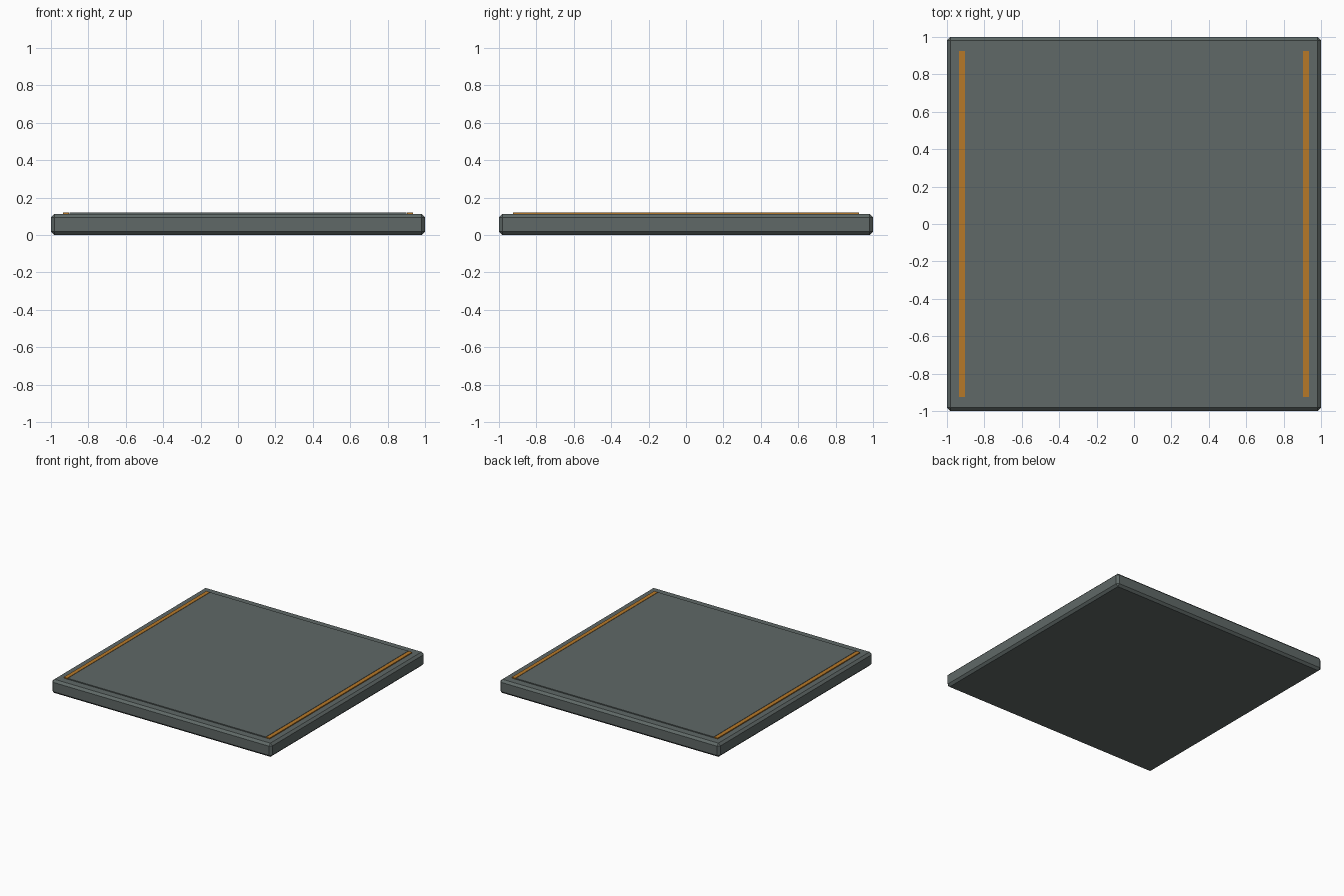
import bpy

if "Cube" in bpy.data.objects:
    bpy.data.objects.remove(bpy.data.objects["Cube"])


def material(name, rgb):
    m = bpy.data.materials.new(name)
    m.diffuse_color = (*rgb, 1)
    m.use_nodes = True
    m.node_tree.nodes["Principled BSDF"].inputs["Base Color"].default_value = m.diffuse_color
    return m


def box(name, x, y, z0, z1, hx, hy, mat, bevel=0):
    bpy.ops.mesh.primitive_cube_add(size=2, location=(x, y, (z0 + z1) / 2))
    o = bpy.context.object
    o.name = name
    o.scale = (hx, hy, (z1 - z0) / 2)
    bpy.ops.object.transform_apply(location=False, rotation=False, scale=True)
    o.data.materials.append(mat)
    if bevel:
        b = o.modifiers.new("chamfer", 'BEVEL')
        b.width = bevel
        b.segments = 1
    return o


grey = material("slate grey", (0.115, 0.14, 0.135))
orange = material("amber", (0.47, 0.19, 0.022))

# chamfered floor slab
box("floor_slab", 0, 0, 0, 0.112, 1, 1, grey, 0.018)
# thin raised deck panel
box("deck_panel", 0, 0, 0.108, 0.12, 0.90, 0.925, grey)
# painted edge stripes
for side, s in (("left", -1), ("right", 1)):
    box(side + "_edge_stripe", s * 0.92, 0, 0.111, 0.12, 0.016, 0.925, orange)
